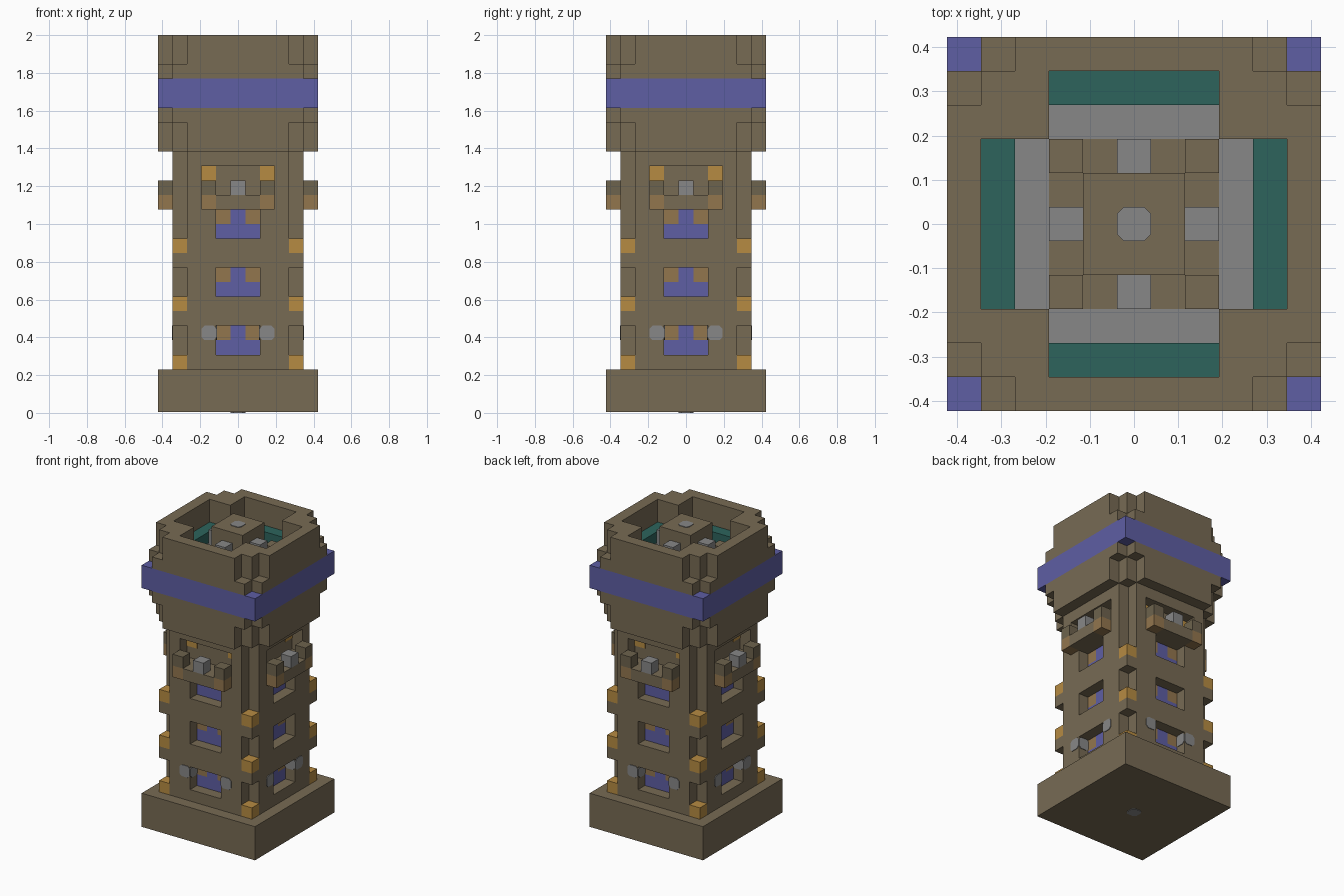
import bpy, bmesh, math
from mathutils import Matrix, Vector

old = bpy.data.objects.get("Cube")
if old:
    bpy.data.objects.remove(old, do_unlink=True)

U = 2 / 26      # one block
T = 0.05        # thickness of a painted plate, in blocks


def material(name, r, g, b):
    m = bpy.data.materials.new(name)
    m.use_nodes = True
    m.diffuse_color = (r, g, b, 1)
    m.node_tree.nodes["Principled BSDF"].inputs["Base Color"].default_value = (r, g, b, 1)
    return m


stone = material("brown stone", .185, .145, .088)
dim = material("dull brown", .155, .125, .075)
blue = material("slate blue", .112, .112, .37)
orange = material("orange", .47, .26, .055)
tan = material("tan", .29, .18, .076)
grey = material("grey", .245, .245, .245)
teal = material("teal", .026, .127, .108)


def part(name, mat, boxes, turns=4, chamfer=0):
    """Boxes as (x0, x1, y0, y1, z0, z1) in blocks, repeated around z."""
    bm = bmesh.new()
    for x0, x1, y0, y1, z0, z1 in boxes:
        size = Vector((x1 - x0, y1 - y0, z1 - z0))
        mid = Vector((x0 + x1, y0 + y1, z0 + z1)) / 2
        for k in range(turns):
            turn = Matrix.Rotation(k * math.pi / 2, 4, 'Z')
            bmesh.ops.create_cube(bm, size=1, matrix=Matrix.Scale(U, 4) @ turn
                                  @ Matrix.Translation(mid) @ Matrix.Diagonal(size).to_4x4())
    if chamfer:
        thin = [e for e in bm.edges if e.calc_length() < 2 * T * U]
        bmesh.ops.bevel(bm, geom=thin, offset=chamfer * U, segments=1, affect='EDGES')
    me = bpy.data.meshes.new(name)
    bm.to_mesh(me)
    bm.free()
    me.materials.append(mat)
    ob = bpy.data.objects.new(name, me)
    bpy.context.collection.objects.link(ob)
    return ob


def both(boxes):
    """Add the copy mirrored in x."""
    return boxes + [(-b[1], -b[0]) + b[2:] for b in boxes]


# Base and shaft core
part("base", stone, [(-5.5, 5.5, -5.5, 5.5, T, 3)], turns=1)
part("shaft_core", stone, [(-3.5, 3.5, -3.5, 3.5, 3, 18)], turns=1)

# Shaft walls, leaving three windows and a balcony doorway on each side
F, B = -4.5, -3.5
walls = both([(2.5, 3.5, F, B, 3, 18), (1.5, 2.5, F, B, 3, 15)])
walls += [(-1.5, 1.5, F, B, a, b) for a, b in ((3, 4), (6, 8), (10, 12), (14, 15))]
walls.append((-2.5, 2.5, F, B, 17, 18))
part("shaft_walls", stone, walls)

# Window panes and their upper side blocks
sills = (4, 8, 12)
part("window_panes", blue,
     [(-1.5, 1.5, B - T, B, z, z + 1) for z in sills] +
     [(-.5, .5, B - T, B, z + 1, z + 2) for z in sills])
part("window_side_blocks", tan,
     both([(.5, 1.5, B - T, B, z + 1, z + 2) for z in sills]))

# Grey stones beside the lowest windows
part("window_side_stones", grey,
     both([(1.5, 2.5, F - T, F, 5, 6), (1.5 - T, 1.5, F, B, 5, 6)]), chamfer=.2)

# Corner lamps and the blocks carrying them
part("corner_lamps", orange, [(3.5, 4.5, F, B, z, z + 1) for z in (3, 7, 11)])
part("corner_brackets", stone, [(3.5, 4.5, F, B, z, z + 1) for z in (6, 10)])

# Balconies
part("balcony_floor", stone, [(-1.5, 1.5, -5.5, F, 14, 15)])
part("balcony_end_feet", tan, both([(1.5, 2.5, -5.5, F, 14, 15)]))
part("balcony_end_posts", dim, both([(1.5, 2.5, -5.5, F, 15, 16)]))
part("balcony_centre_post", grey, [(-.5, .5, -5.5, F, 15, 16)])
part("doorway_lamps", orange, both([(1.5, 2.5, B - T, B, 16, 17)]))

# Head below the band
part("head_lower", stone, [(-3.5, 3.5, -5.5, F, 18, 20),
                           (-4.5, 4.5, -5.5, F, 20, 21)])
part("head_core", stone, [(-4.5, 4.5, -4.5, 4.5, 18, 21)], turns=1)
part("head_band", blue, [(-5.5, 5.5, -5.5, 5.5, 21, 23)], turns=1)

# Parapet with stepped corners around a cross-shaped well
part("parapet", stone, [
    (-2.5, 2.5, -5.5, F, 23, 26),
    (2.5, 4.5, 2.5, 5.5, 23, 24), (4.5, 5.5, 2.5, 4.5, 23, 24),
    (2.5, 3.5, 2.5, 5.5, 24, 26), (3.5, 4.5, 2.5, 4.5, 24, 26),
    (4.5, 5.5, 2.5, 3.5, 24, 26)])

# Inside the well
part("well_ledge", teal, [(-2.5, 2.5, F, B, 23, 24)])
part("well_walk", grey, [(-2.5, 2.5, B, -2.5, 23, 23 + T)])
part("well_floor", stone, [(-2.5, 2.5, -2.5, 2.5, 23, 23 + T)], turns=1)
part("well_corner_blocks", stone, [(1.5, 2.5, 1.5, 2.5, 23, 24)])
part("well_posts", grey, [(-.5, .5, -2.5, -1.5, 23, 25)])
part("centre_block", stone, [(-1.5, 1.5, -1.5, 1.5, 23, 26 - T)], turns=1)

# Round grey stones on the top and underside
part("centre_stones", grey, [(-.5, .5, -.5, .5, z, z + T) for z in (0, 26 - T)],
     turns=1, chamfer=.2)
